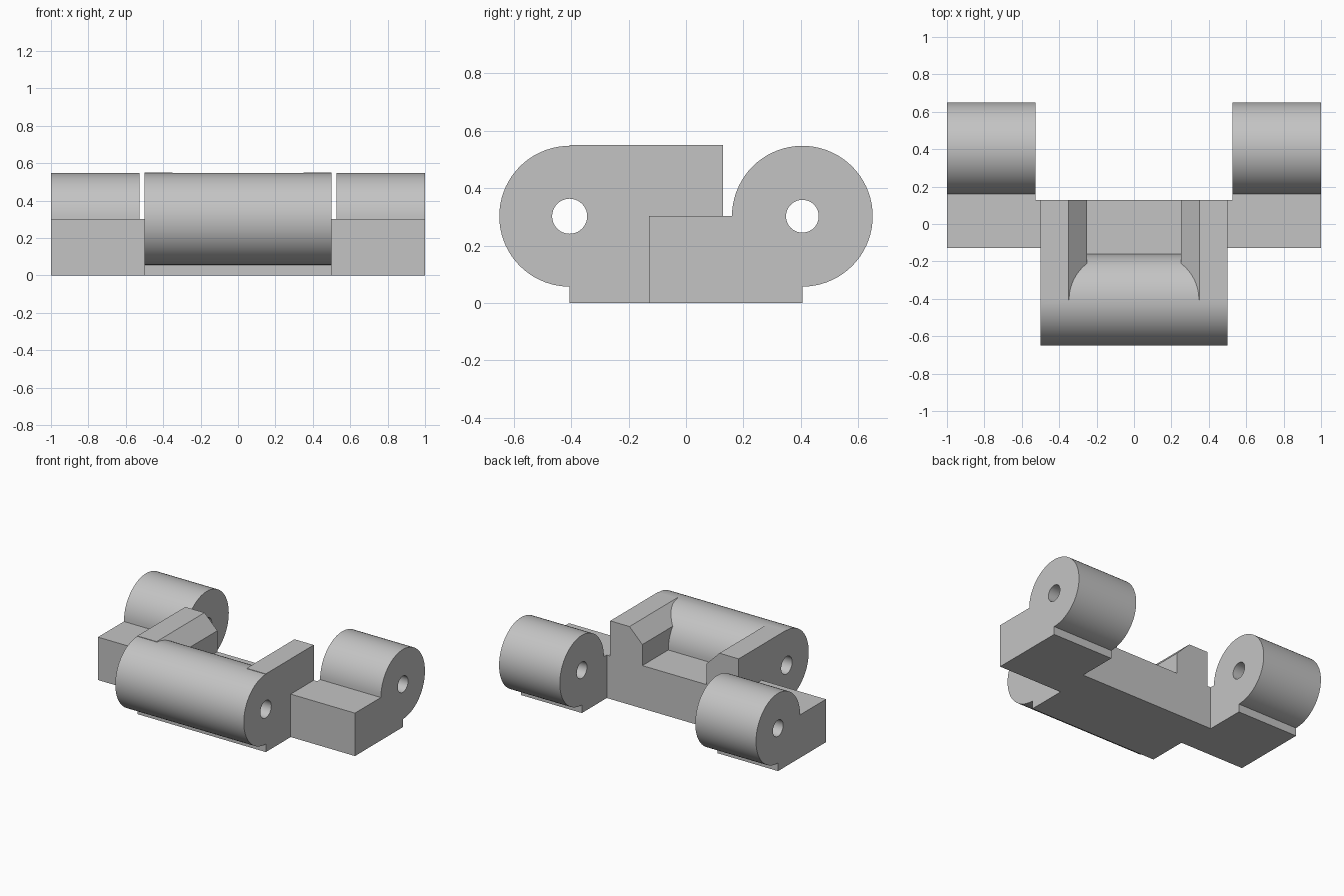
import bpy
import bmesh
import math
from mathutils import Vector

cube = bpy.data.objects.get("Cube")
if cube:
    bpy.data.objects.remove(cube, do_unlink=True)

AXIS_Y, AXIS_Z = 0.405, 0.302   # pin axis, also the height of the flat base
RADIUS = 0.245
INNER = 0.128                   # where each leaf ends at the middle
SEGMENTS = 72

grey = bpy.data.materials.new("plain_grey")
grey.use_nodes = True
grey.diffuse_color = (0.55, 0.55, 0.55, 1)
grey.node_tree.nodes["Principled BSDF"].inputs["Base Color"].default_value = grey.diffuse_color


def prism(name, points, travel):
    """Closed solid made by sweeping a flat outline along a vector."""
    bm = bmesh.new()
    face = bm.faces.new([bm.verts.new(p) for p in points])
    swept = bmesh.ops.extrude_face_region(bm, geom=[face])["geom"]
    verts = [v for v in swept if isinstance(v, bmesh.types.BMVert)]
    bmesh.ops.translate(bm, verts=verts, vec=Vector(travel))
    bmesh.ops.recalc_face_normals(bm, faces=bm.faces)
    mesh = bpy.data.meshes.new(name)
    bm.to_mesh(mesh)
    bm.free()
    mesh.materials.append(grey)
    obj = bpy.data.objects.new(name, mesh)
    bpy.context.collection.objects.link(obj)
    return obj


def arc(radius, start, end, steps):
    angles = [math.radians(start + (end - start) * i / steps) for i in range(steps + 1)]
    return [(AXIS_Y + radius * math.cos(a), AXIS_Z + radius * math.sin(a)) for a in angles]


def leaf(name, x0, x1, side):
    """Flat base with a round knuckle at its outer end."""
    outline = [(-INNER, AXIS_Z), (-INNER, 0), (AXIS_Y, 0)]
    outline += arc(RADIUS, -90, 180, SEGMENTS * 3 // 4)
    return prism(name, [(x0, side * y, z) for y, z in outline], (x1 - x0, 0, 0))


def pin_hole(name, radius, side):
    ring = arc(radius, 0, 360, 40)[:-1]
    return prism(name, [(-1.2, side * y, z) for y, z in ring], (2.4, 0, 0))


def combine(target, tool, operation):
    mod = target.modifiers.new(operation, "BOOLEAN")
    mod.operation, mod.solver, mod.object = operation, "EXACT", tool
    bpy.context.view_layer.objects.active = target
    bpy.ops.object.modifier_apply(modifier=mod.name)
    bpy.data.objects.remove(tool, do_unlink=True)


# Wide front knuckle on its base
hinge = leaf("hinge_body", -0.5, 0.5, -1)

# Bevelled ribs on both ends of the front knuckle
rib = [(0.25, 0.2), (0.5, 0.2), (0.5, 0.55), (0.35, 0.55), (0.25, 0.45)]
for s, label in ((1, "left_rib"), (-1, "right_rib")):
    points = [(s * x, -AXIS_Y, z) for x, z in rib]
    combine(hinge, prism(label, points, (0, AXIS_Y + INNER, 0)), "UNION")

# Cross bar that carries the two rear arms
bar = [(-0.75, y, z) for y, z in
       ((-INNER, 0), (INNER, 0), (INNER, AXIS_Z), (-INNER, AXIS_Z))]
combine(hinge, prism("cross_bar", bar, (1.5, 0, 0)), "UNION")

# Rear arms with their knuckles
combine(hinge, leaf("left_arm", 0.527, 1, 1), "UNION")
combine(hinge, leaf("right_arm", -1, -0.527, 1), "UNION")

# Pin holes, slightly wider through the front knuckle
combine(hinge, pin_hole("front_pin_hole", 0.061, -1), "DIFFERENCE")
combine(hinge, pin_hole("rear_pin_hole", 0.057, 1), "DIFFERENCE")

# Smooth round surfaces, crisp edges
bpy.ops.object.select_all(action="DESELECT")
hinge.select_set(True)
bpy.context.view_layer.objects.active = hinge
bpy.ops.object.shade_smooth_by_angle(angle=math.radians(20))
